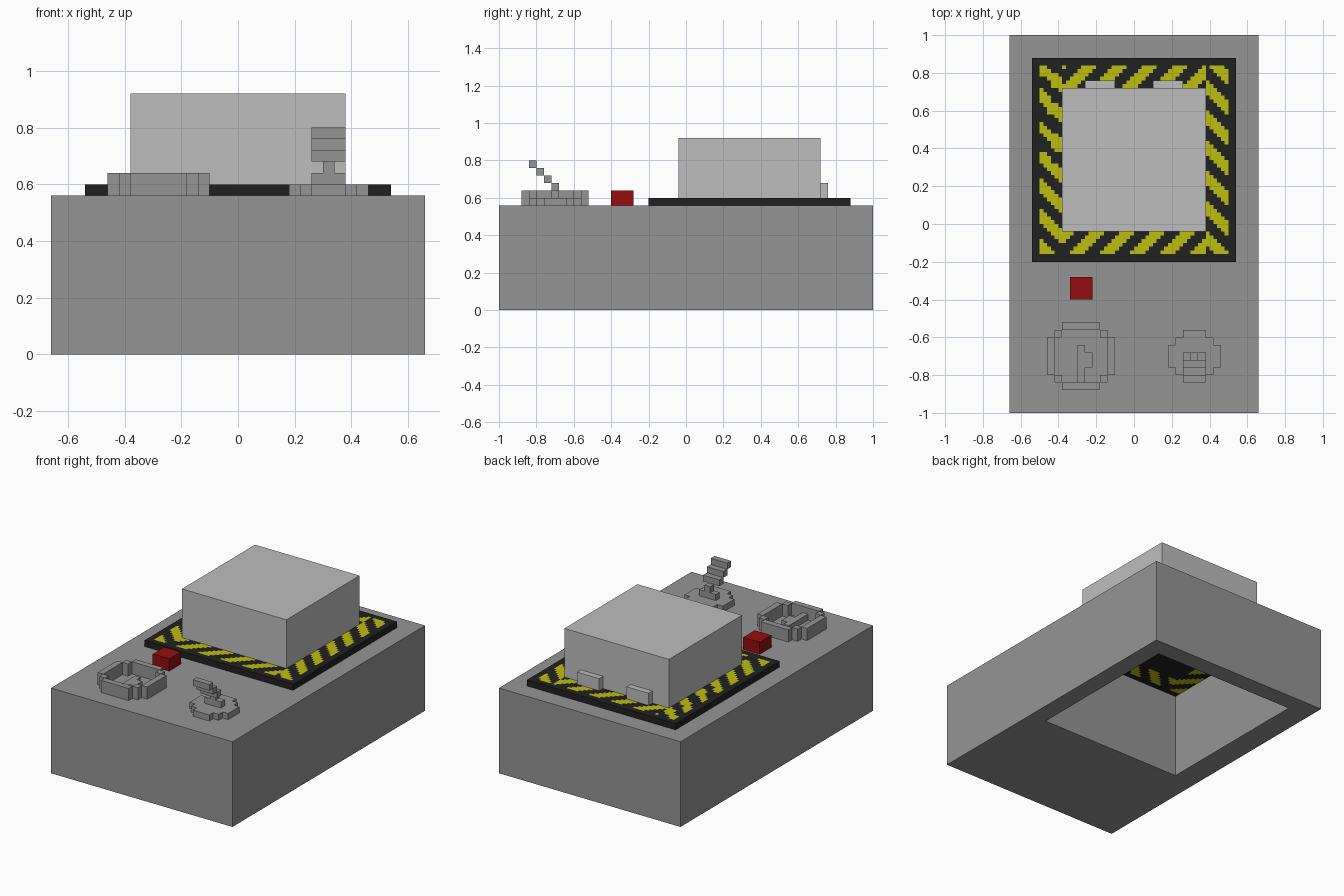
import bpy
import bmesh
from mathutils import Matrix, Vector

old = bpy.data.objects.get("Cube")
if old:
    bpy.data.objects.remove(old, do_unlink=True)


def material(name, r, g, b):
    m = bpy.data.materials.new(name)
    m.use_nodes = True
    m.diffuse_color = (r, g, b, 1)
    m.node_tree.nodes["Principled BSDF"].inputs["Base Color"].default_value = (r, g, b, 1)
    return m


GREY = material("mid_grey", 0.30, 0.30, 0.30)
LIGHT = material("light_grey", 0.515, 0.515, 0.515)
RED = material("dark_red", 0.30, 0.004, 0.005)
BLACK = material("soft_black", 0.015, 0.015, 0.015)
YELLOW = material("warning_yellow", 0.515, 0.515, 0.005)


def finish(name, bm, *mats):
    bmesh.ops.recalc_face_normals(bm, faces=bm.faces)
    mesh = bpy.data.meshes.new(name)
    bm.to_mesh(mesh)
    bm.free()
    for m in mats:
        mesh.materials.append(m)
    obj = bpy.data.objects.new(name, mesh)
    bpy.context.collection.objects.link(obj)
    return obj


def boxes(name, mat, *extents):
    """One object from boxes given as (x0, x1, y0, y1, z0, z1)."""
    bm = bmesh.new()
    for x0, x1, y0, y1, z0, z1 in extents:
        centre = Vector((x0 + x1, y0 + y1, z0 + z1)) / 2
        size = Matrix.Diagonal((x1 - x0, y1 - y0, z1 - z0, 1))
        bmesh.ops.create_cube(bm, size=1, matrix=Matrix.Translation(centre) @ size)
    return finish(name, bm, mat)


# Base block with a rectangular well open through it
bm = bmesh.new()
loops = []
for x0, x1, y0, y1 in ((-0.66, 0.66, -1, 1), (-0.50, 0.54, -0.20, 0.88)):
    for z in (0, 0.56):
        loops.append([bm.verts.new((x, y, z)) for x, y in
                      ((x0, y0), (x1, y0), (x1, y1), (x0, y1))])
for a, b in ((0, 1), (1, 3), (3, 2), (2, 0)):
    for i in range(4):
        j = (i + 1) % 4
        bm.faces.new((loops[a][i], loops[a][j], loops[b][j], loops[b][i]))
finish("base_block", bm, GREY)


# Hazard plate: diagonal stripes in a band around the lid
def striped(x, y):
    v = y - 0.34
    if max(abs(x), abs(v)) > 0.5 or max(abs(x), abs(v)) < 0.38:
        return False
    if abs(x) < 0.38:                       # front and back bands
        phase = (x - y - (0.01 if v < 0 else 0.05) + 0.04) % 0.16
    else:                                   # side bands
        phase = (x + y - (0.02 if x < 0 else 0.145) + 0.04) % 0.16
    return phase < 0.08


bm = bmesh.new()
bmesh.ops.create_grid(bm, x_segments=54, y_segments=54, size=0.54,
                      matrix=Matrix.Translation((0, 0.34, 0.56)))
ext = bmesh.ops.extrude_face_region(bm, geom=bm.faces[:], use_keep_orig=True)
bmesh.ops.translate(bm, vec=(0, 0, 0.04),
                    verts=[g for g in ext["geom"] if isinstance(g, bmesh.types.BMVert)])
bm.normal_update()
for f in bm.faces:
    c = f.calc_center_median()
    if abs(f.normal.z) > 0.5 and striped(c.x, c.y):
        f.material_index = 1
finish("hazard_plate", bm, BLACK, YELLOW)

# Lid with two hinges at the back
boxes("lid", LIGHT, (-0.38, 0.38, -0.04, 0.72, 0.60, 0.92))
for side, x in (("right", -0.18), ("left", 0.18)):
    boxes(side + "_hinge", LIGHT, (x - 0.08, x + 0.08, 0.72, 0.76, 0.60, 0.68))

# Push button
boxes("push_button", RED, (-0.34, -0.22, -0.40, -0.28, 0.56, 0.64))

# Dial: stepped ring of four bars and four corner posts
cx, cy = -0.28, -0.70
ring = []
for s in (-1, 1):
    a, b = sorted((s * 0.14, s * 0.18))
    ring.append((cx - 0.10, cx + 0.10, cy + a, cy + b, 0.56, 0.64))
    ring.append((cx + a, cx + b, cy - 0.10, cy + 0.10, 0.56, 0.64))
    for t in (-1, 1):
        x, y = cx + s * 0.12, cy + t * 0.12
        ring.append((x - 0.02, x + 0.02, y - 0.02, y + 0.02, 0.56, 0.64))
boxes("dial_ring", GREY, *ring)
boxes("dial_pointer", GREY,
      (-0.30, -0.26, -0.84, -0.76, 0.56, 0.60),
      (-0.30, -0.22, -0.76, -0.68, 0.56, 0.60),
      (-0.30, -0.26, -0.68, -0.64, 0.56, 0.60))

# Lever base: stepped disc from rows of matching width
cx = 0.32
rows = [(0.10, 0.14, 0.06), (0.06, 0.10, 0.10)]
disc = [(cx - 0.14, cx + 0.14, cy - 0.06, cy + 0.06, 0.56, 0.60)]
for near, far, half in rows:
    disc.append((cx - half, cx + half, cy + near, cy + far, 0.56, 0.60))
    disc.append((cx - half, cx + half, cy - far, cy - near, 0.56, 0.60))
boxes("lever_base", GREY, *disc)

# Lever: foot, neck and a handle stepping up toward the front
lever = [(cx - 0.06, cx + 0.06, -0.72, -0.68, 0.60, 0.64),
         (cx - 0.02, cx + 0.02, -0.72, -0.68, 0.64, 0.68)]
for i in range(3):
    y, z = -0.72 - 0.04 * i, 0.68 + 0.04 * i
    lever.append((cx - 0.06, cx + 0.06, y - 0.04, y, z, z + 0.04))
boxes("lever_handle", GREY, *lever)
